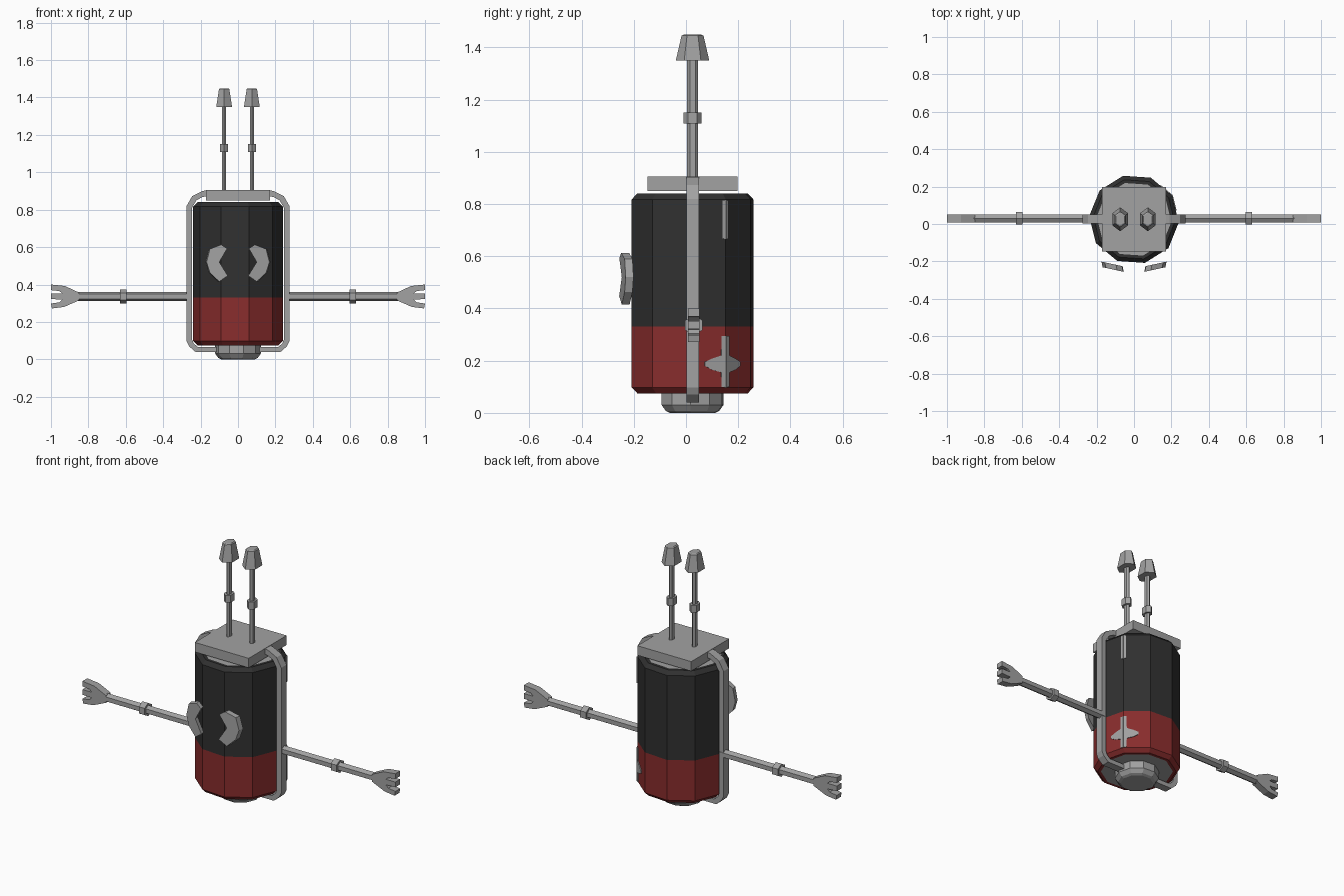
import bpy, bmesh, math
from mathutils import Matrix, Vector

if "Cube" in bpy.data.objects:
    bpy.data.objects.remove(bpy.data.objects["Cube"])

CY = 0.025          # depth of the body axis
SIDES = 10
TURN = math.radians(-4)
R = 0.24


def material(name, rgb):
    m = bpy.data.materials.new(name)
    m.diffuse_color = (*rgb, 1)
    m.use_nodes = True
    m.node_tree.nodes["Principled BSDF"].inputs["Base Color"].default_value = m.diffuse_color
    return m


GREY = material("metal_grey", (0.36, 0.36, 0.36))
DARK = material("casing_black", (0.03, 0.03, 0.03))
RED = material("casing_red", (0.25, 0.026, 0.026))


def finish(name, bm, mats=(GREY,)):
    bmesh.ops.recalc_face_normals(bm, faces=bm.faces)
    me = bpy.data.meshes.new(name)
    bm.to_mesh(me)
    bm.free()
    for m in mats:
        me.materials.append(m)
    ob = bpy.data.objects.new(name, me)
    bpy.context.collection.objects.link(ob)
    return ob


def lathe(bm, profile, sides, turn, matrix):
    """Closed solid from (radius, height) rings; matrix places it."""
    rings = []
    for r, h in profile:
        rings.append([bm.verts.new(matrix @ Vector((
            r * math.cos(turn + math.tau * i / sides),
            r * math.sin(turn + math.tau * i / sides), h)))
            for i in range(sides)])
    for a, b in zip(rings, rings[1:]):
        for i in range(sides):
            j = (i + 1) % sides
            bm.faces.new((a[i], a[j], b[j], b[i]))
    bm.faces.new(rings[0][::-1])
    bm.faces.new(rings[-1])


def prism(bm, points, offset):
    """Solid from a 3D outline pushed along offset."""
    offset = Vector(offset)
    a = [bm.verts.new(p) for p in points]
    b = [bm.verts.new(Vector(p) + offset) for p in points]
    n = len(a)
    bm.faces.new(a)
    bm.faces.new(b[::-1])
    for i in range(n):
        j = (i + 1) % n
        bm.faces.new((a[j], a[i], b[i], b[j]))


# Battery casing: red below, black above, grey end caps
bm = bmesh.new()
axis = Matrix.Translation((0, CY, 0))
lathe(bm, [(0.2, 0.075), (0.218, 0.075), (R, 0.097), (R, 0.33), (R, 0.818),
           (0.218, 0.84), (0.2, 0.84)], SIDES, TURN, axis)
for f in bm.faces:
    if len(f.verts) == SIDES:
        f.material_index = 0
    else:
        f.material_index = 2 if f.calc_center_median().z < 0.33 else 1
finish("casing", bm, (GREY, DARK, RED))

# Terminal under the casing
bm = bmesh.new()
lathe(bm, [(0.09, 0), (0.105, 0.007), (0.122, 0.03), (0.122, 0.08)], SIDES, TURN, axis)
finish("bottom_terminal", bm)

# Square plate above the casing
bm = bmesh.new()
prism(bm, [(-0.172, -0.148, 0.85), (0.172, -0.148, 0.85),
           (0.172, 0.198, 0.85), (-0.172, 0.198, 0.85)], (0, 0, 0.055))
finish("top_plate", bm)

# Side straps, arms and hands
outer = [(0.16, 0.905), (0.19, 0.9), (0.245, 0.872), (0.275, 0.82),
         (0.275, 0.098), (0.262, 0.07), (0.228, 0.04), (0.1, 0.04)]
inner = [(0.1, 0.066), (0.215, 0.066), (0.237, 0.085), (0.246, 0.108),
         (0.246, 0.81), (0.222, 0.85), (0.19, 0.868), (0.16, 0.872)]
hand = [(0.85, 0.357), (0.925, 0.392), (1.0, 0.4), (1.0, 0.37), (0.955, 0.365),
        (0.94, 0.352), (1.0, 0.352), (1.0, 0.322), (0.94, 0.32), (0.955, 0.305),
        (1.0, 0.298), (0.995, 0.272), (0.93, 0.28), (0.85, 0.315)]
eye = [(0.15, 0.59), (0.09, 0.613), (0.058, 0.592), (0.1, 0.52),
       (0.055, 0.447), (0.1, 0.415), (0.15, 0.463), (0.168, 0.52)]
for side, s in (("left", -1), ("right", 1)):
    bm = bmesh.new()
    prism(bm, [(s * x, 0.002, z) for x, z in outer + inner], (0, 0.048, 0))
    finish(side + "_strap", bm)

    along = Matrix.Translation((0, 0.03, 0.336)) @ Matrix.Rotation(s * math.pi / 2, 4, 'Y')
    bm = bmesh.new()
    lathe(bm, [(0.025, 0.25), (0.025, 0.87)], 6, 0, along)
    finish(side + "_arm", bm)
    bm = bmesh.new()
    lathe(bm, [(0.038, 0.595), (0.038, 0.632)], 6, 0, along)
    finish(side + "_arm_ring", bm)

    bm = bmesh.new()
    prism(bm, [(s * x, 0.008, z) for x, z in hand], (0, 0.044, 0))
    finish(side + "_hand", bm)

    # Angled crescent eye in front of the casing
    bm = bmesh.new()
    prism(bm, [(s * x, -0.268 + 0.22 * x, z) for x, z in eye], (s * 0.006, 0.03, 0))
    finish(side + "_eye", bm)

    # Prong with ring and tapered tip, flattened sideways
    bm = bmesh.new()
    for prof, flat in (([(0.021, 0.89), (0.021, 1.36)], 0.6),
                       ([(0.035, 1.108), (0.035, 1.15)], 0.72),
                       ([(0.064, 1.35), (0.042, 1.445), (0.034, 1.449)], 0.76)):
        place = Matrix.Translation((s * 0.074, CY, 0)) @ Matrix.Diagonal((flat, 1, 1, 1))
        lathe(bm, prof, 6, math.pi / 2, place)
    finish(side + "_prong", bm)


# Plus and minus marks folded over one casing edge
def corner(i):
    a = TURN + math.tau * i / SIDES
    return Vector((R * math.cos(a), CY + R * math.sin(a), 0))


def folded_mark(name, half):
    bm = bmesh.new()
    edge = corner(1)
    for other in (corner(0), corner(2)):
        d = (other - edge).normalized()
        mid = (other + edge) / 2 - Vector((0, CY, 0))
        out = mid.normalized() * 0.004
        prism(bm, [edge + d * s + Vector((0, 0, z)) for s, z in half], out)
    finish(name, bm)


folded_mark("plus_mark", [(0, 0.097), (0.017, 0.1), (0.018, 0.155), (0.055, 0.165),
                          (0.083, 0.18), (0.083, 0.195), (0.055, 0.208),
                          (0.018, 0.22), (0.017, 0.295), (0, 0.295)])
folded_mark("minus_mark", [(0, 0.665), (0.013, 0.668), (0.013, 0.813), (0, 0.816)])
